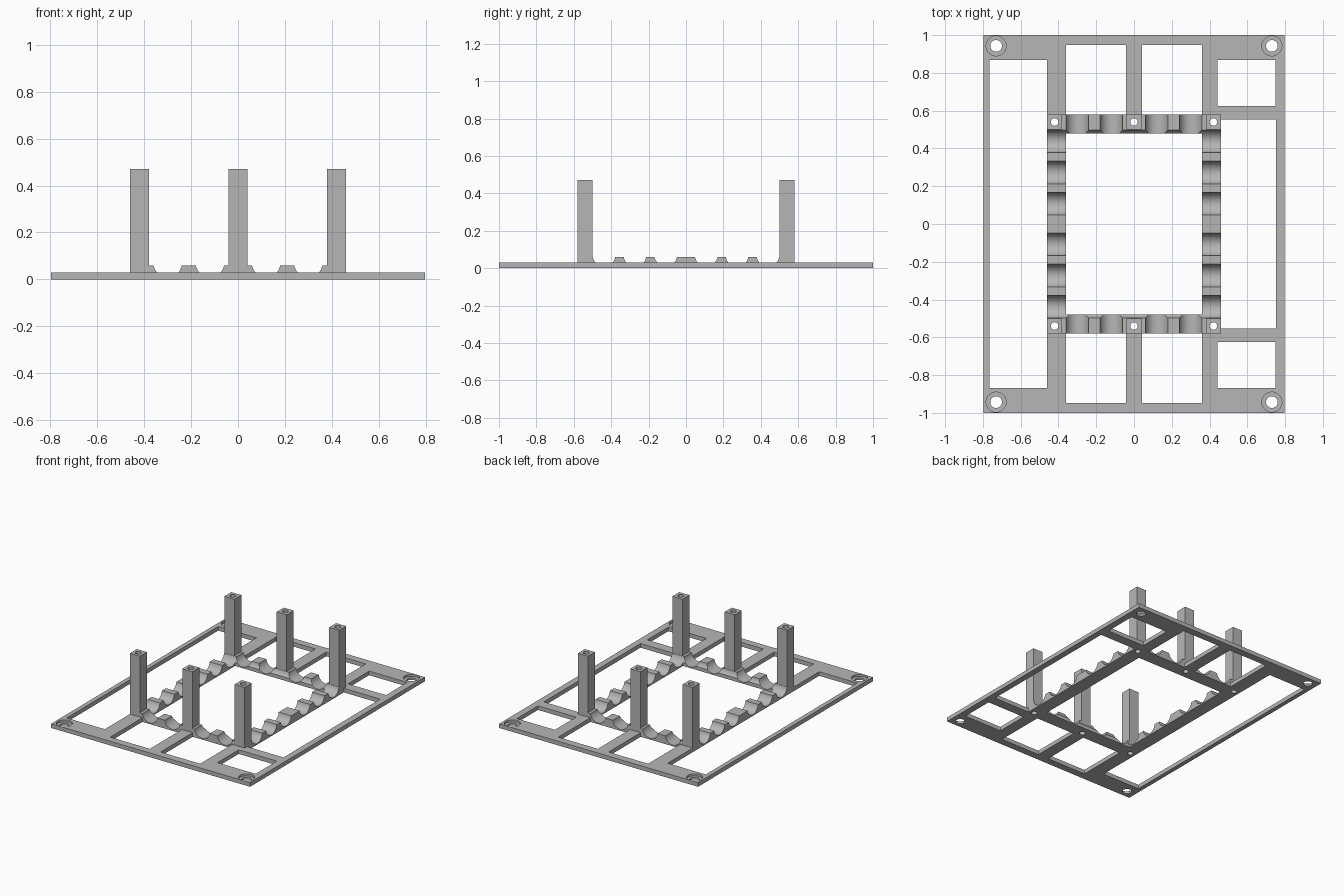
import bpy
import bmesh
import math
from mathutils import Matrix, Vector

if "Cube" in bpy.data.objects:
    bpy.data.objects.remove(bpy.data.objects["Cube"], do_unlink=True)

grey = bpy.data.materials.new("plain grey")
grey.use_nodes = True
colour = (0.47, 0.47, 0.47, 1)
grey.diffuse_color = colour
grey.node_tree.nodes["Principled BSDF"].inputs["Base Color"].default_value = colour


def new_object(name, bm):
    bmesh.ops.recalc_face_normals(bm, faces=bm.faces)
    mesh = bpy.data.meshes.new(name)
    bm.to_mesh(mesh)
    bm.free()
    mesh.materials.append(grey)
    obj = bpy.data.objects.new(name, mesh)
    bpy.context.collection.objects.link(obj)
    return obj


def boxes(name, rects, z0, z1):
    """Boxes from (x0, x1, y0, y1) rectangles, all between z0 and z1."""
    bm = bmesh.new()
    for x0, x1, y0, y1 in rects:
        verts = bmesh.ops.create_cube(bm, size=1)["verts"]
        for v in verts:
            v.co = (x1 if v.co.x > 0 else x0,
                    y1 if v.co.y > 0 else y0,
                    z1 if v.co.z > 0 else z0)
    return new_object(name, bm)


def rods(name, centres, radius, length, axis="Z", sides=48):
    turn = {"X": Matrix.Rotation(math.pi / 2, 4, "Y"),
            "Y": Matrix.Rotation(math.pi / 2, 4, "X"),
            "Z": Matrix.Identity(4)}[axis]
    bm = bmesh.new()
    for c in centres:
        bmesh.ops.create_cone(bm, cap_ends=True, segments=sides, radius1=radius,
                              radius2=radius, depth=length,
                              matrix=Matrix.Translation(Vector(c)) @ turn)
    return new_object(name, bm)


def combine(target, tool, operation="DIFFERENCE"):
    """Apply an exact boolean and remove the tool."""
    tool.hide_render = True
    mod = target.modifiers.new("combine", "BOOLEAN")
    mod.operation = operation
    mod.solver = "EXACT"
    mod.object = tool
    bpy.ops.object.select_all(action="DESELECT")
    bpy.context.view_layer.objects.active = target
    target.select_set(True)
    bpy.ops.object.modifier_apply(modifier=mod.name)
    bpy.data.objects.remove(tool, do_unlink=True)


def smooth(obj):
    bpy.ops.object.select_all(action="DESELECT")
    bpy.context.view_layer.objects.active = obj
    obj.select_set(True)
    bpy.ops.object.shade_smooth_by_angle(angle=math.radians(30))


PLATE, RIDGE, TOP = 0.03, 0.06, 0.47
RX, RY = 0.46, 0.58          # outer half size of the raised ring

# Base plate with raised ring
frame = boxes("base_frame", [(-0.797, 0.797, -1, 1)], 0, PLATE)
combine(frame, boxes("ring", [(-RX, RX, -RY, RY)], 0.015, RIDGE), "UNION")

# Windows: centre, long left, middle right, then front and back sets
windows = [(-0.36, 0.36, -0.48, 0.48),
           (-0.765, -RX, -0.867, 0.867),
           (RX, 0.752, -0.553, 0.553)]
for a, b, c, d in [(-0.36, -0.043, RY, 0.947),
                   (0.043, 0.36, RY, 0.947),
                   (0.443, 0.748, 0.625, 0.867)]:
    windows += [(a, b, c, d), (a, b, -d, -c)]
combine(frame, boxes("window_cutter", windows, -0.1, 0.2))

# Rounded saddles scooped out of the ring in both directions
signs = (-1, 1)
combine(frame, rods("side_saddle_cutter",
                    [(0, s * y, 0.07) for y in (0.108, 0.273, 0.438) for s in signs],
                    0.061, 1.0, "X"))
combine(frame, rods("end_saddle_cutter",
                    [(s * x, 0, 0.07) for x in (0.12, 0.3) for s in signs],
                    0.061, 1.3, "Y"))

# Counterbored corner holes
corners = [(sx * 0.73, sy * 0.943, 0) for sx in signs for sy in signs]
combine(frame, rods("bore_cutter", [(x, y, 0.065) for x, y, z in corners], 0.053, 0.1))
combine(frame, rods("corner_hole_cutter", corners, 0.031, 0.3))

# Holes under the posts
posts = [(x, s * 0.54, 0) for x in (-0.42, 0, 0.42) for s in signs]
combine(frame, rods("post_hole_cutter", posts, 0.02, 0.3, sides=24))
smooth(frame)

# Hollow square posts
for x, y, _ in posts:
    side = {-1: "right", 0: "middle", 1: "left"}[(x > 0) - (x < 0)]
    end = "front" if y < 0 else "back"
    post = boxes(f"{end}_{side}_post", [(x - 0.04, x + 0.04, y - 0.04, y + 0.04)], RIDGE, TOP)
    combine(post, rods("bore", [(x, y, 0.25)], 0.02, 1, sides=24))
    smooth(post)
